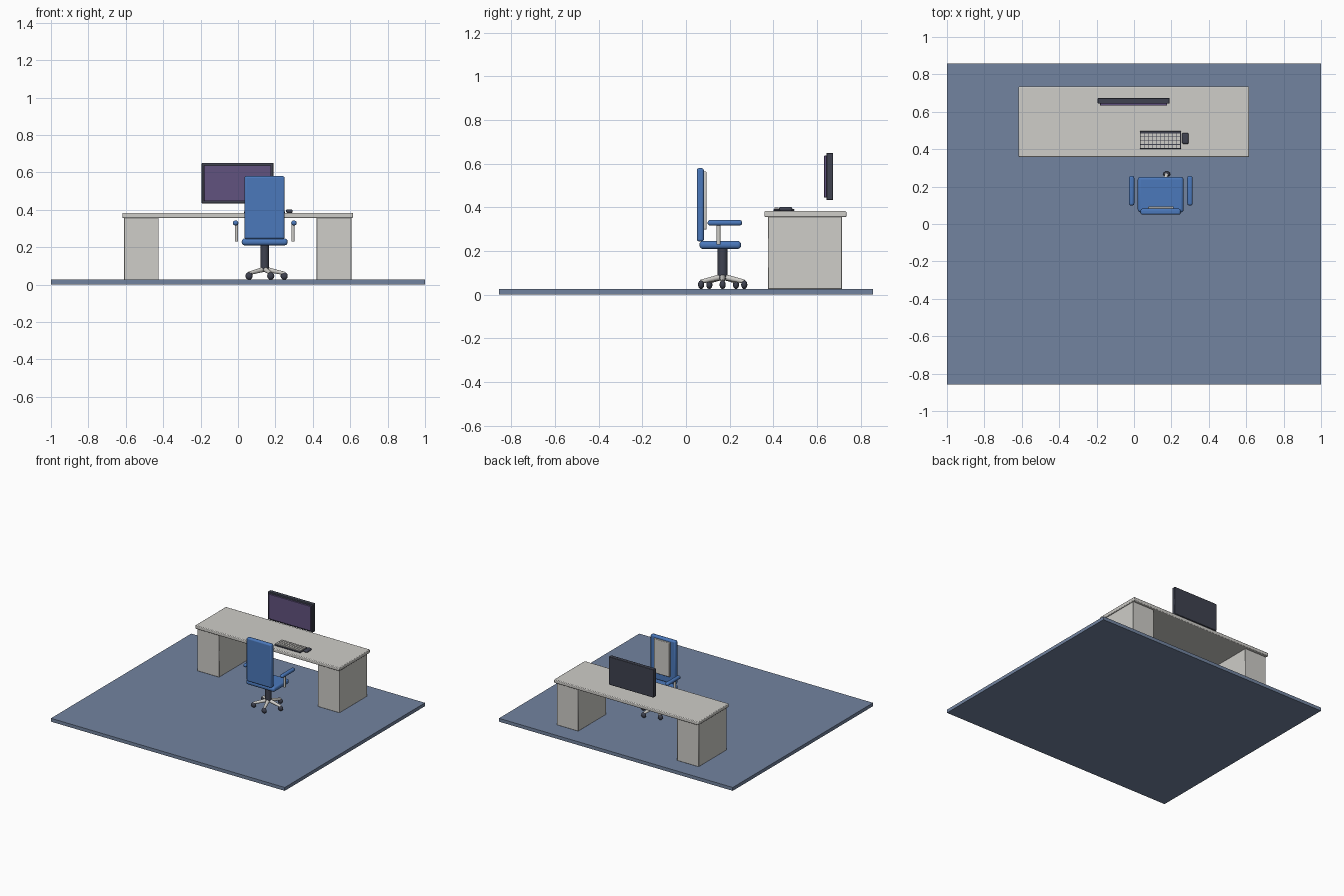
import bpy, math
from mathutils import Vector

if "Cube" in bpy.data.objects:
    bpy.data.objects.remove(bpy.data.objects["Cube"])


def material(name, rgb):
    m = bpy.data.materials.new(name)
    m.diffuse_color = (*rgb, 1)
    m.use_nodes = True
    m.node_tree.nodes["Principled BSDF"].inputs["Base Color"].default_value = m.diffuse_color
    return m


BLUE = material("chair_blue", (0.07, 0.19, 0.50))
FLOOR = material("floor_blue", (0.17, 0.23, 0.35))
DARK = material("dark_plastic", (0.05, 0.055, 0.08))
SCREEN = material("screen_purple", (0.12, 0.085, 0.21))
STONE = material("warm_grey", (0.62, 0.61, 0.58))


def finish(name, mat, bevel=0, segments=3):
    o = bpy.context.object
    o.name = name
    o.data.materials.append(mat)
    if bevel:
        b = o.modifiers.new("bevel", "BEVEL")
        b.width, b.segments = bevel, segments
        bpy.ops.object.shade_smooth_by_angle()
    return o


def box(name, x, y, z, mat, bevel=0, segments=3):
    """Box from (min, max) ranges on each axis."""
    bpy.ops.mesh.primitive_cube_add(size=1, location=[sum(r) / 2 for r in (x, y, z)])
    bpy.context.object.scale = [r[1] - r[0] for r in (x, y, z)]
    bpy.ops.object.transform_apply(location=False, rotation=False, scale=True)
    return finish(name, mat, bevel, segments)


def rod(name, a, b, r1, r2, mat):
    """Round bar from a to b."""
    a, b = Vector(a), Vector(b)
    bpy.ops.mesh.primitive_cone_add(vertices=20, radius1=r1, radius2=r2,
                                    depth=(b - a).length, location=(a + b) / 2)
    o = bpy.context.object
    o.rotation_euler = (b - a).to_track_quat("Z", "Y").to_euler()
    bpy.ops.object.shade_smooth_by_angle()
    return finish(name, mat)


# Floor
box("floor", (-1, 1), (-0.857, 0.857), (0, 0.026), FLOOR)

# Desk
box("desk_top", (-0.618, 0.615), (0.359, 0.735), (0.356, 0.383), STONE, 0.005, 2)
for side, x in (("left", (-0.609, -0.424)), ("right", (0.421, 0.606))):
    box(side + "_pedestal", x, (0.375, 0.715), (0.026, 0.357), STONE, 0.002, 1)

# Monitor
box("monitor_case", (-0.194, 0.19), (0.643, 0.674), (0.433, 0.65), DARK, 0.004, 2)
box("monitor_screen", (-0.181, 0.177), (0.633, 0.644), (0.446, 0.637), SCREEN, 0.001, 1)

# Keyboard and mouse
box("keyboard_base", (0.031, 0.252), (0.401, 0.496), (0.383, 0.392), DARK, 0.002, 1)
for row in range(4):
    for col in range(10):
        x, y = 0.035 + col * 0.0215, 0.406 + row * 0.0205
        box(f"key_{row}_{col}", (x, x + 0.0185), (y, y + 0.0175), (0.391, 0.399), STONE)
box("mouse", (0.257, 0.292), (0.428, 0.487), (0.383, 0.402), DARK, 0.008)

# Chair seat and back
CX, CY = 0.143, 0.168
box("seat", (0.02, 0.265), (0.062, 0.252), (0.21, 0.246), BLUE, 0.015, 4)
box("backrest", (0.035, 0.249), (0.05, 0.082), (0.244, 0.58), BLUE, 0.010)
box("back_pad", (0.076, 0.211), (0.08, 0.094), (0.298, 0.564), STONE, 0.004, 2)

# Armrests and their posts
for side, s in (("left", -1), ("right", 1)):
    x = CX + s * 0.156
    box(side + "_armrest", (x - 0.0145, x + 0.0145), (0.099, 0.257),
        (0.317, 0.342), BLUE, 0.011, 4)
    x = CX + s * 0.151
    rod(side + "_arm_post", (x, 0.149, 0.23), (x, 0.149, 0.322), 0.009, 0.009, STONE)

# Column, five legs and casters
rod("gas_column", (CX, CY, 0.072), (CX, CY, 0.215), 0.023, 0.023, DARK)
for i in range(5):
    a = math.radians(72 * i)
    x, y = CX + 0.104 * math.cos(a), CY + 0.104 * math.sin(a)
    rod(f"base_leg_{i}", (CX, CY, 0.083), (x, y, 0.060), 0.014, 0.009, STONE)
    bpy.ops.mesh.primitive_uv_sphere_add(segments=20, ring_count=12, radius=1,
                                         location=(x, y, 0.046))
    bpy.context.object.scale = (0.019, 0.014, 0.020)
    bpy.ops.object.shade_smooth()
    finish(f"caster_{i}", DARK)
